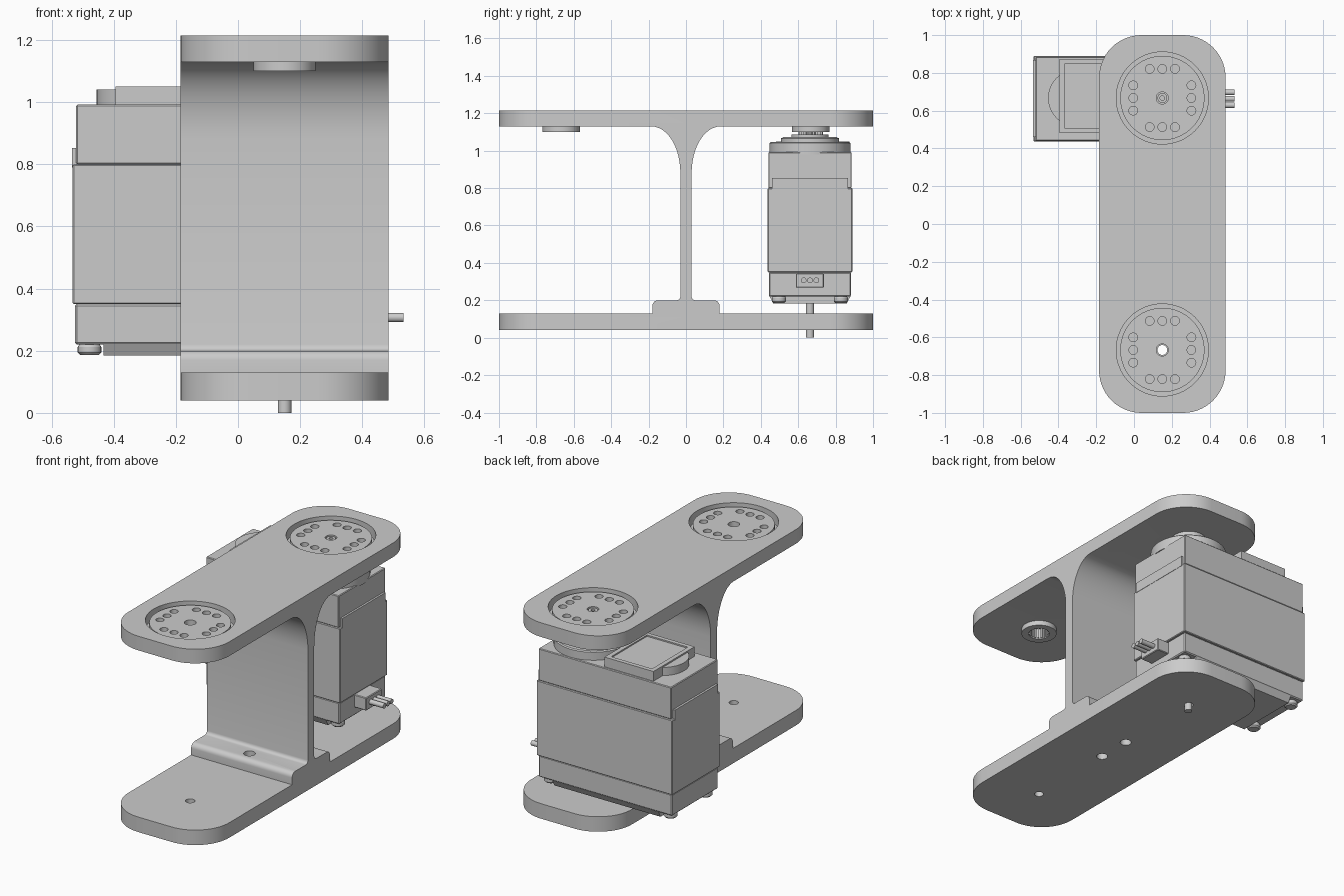
import bpy, bmesh
from math import sin, cos, pi, radians
from mathutils import Matrix, Vector

cube = bpy.data.objects.get("Cube")
if cube:
    bpy.data.objects.remove(cube)

grey = bpy.data.materials.new("plain_grey")
grey.use_nodes = True
GREY = (0.6, 0.6, 0.6, 1)
grey.diffuse_color = GREY
grey.node_tree.nodes["Principled BSDF"].inputs["Base Color"].default_value = GREY

AXIS_X, AXIS_Y = 0.15, 0.667      # horn axis, repeated at -y
SERVO_Y = 0.663


def finish(name, bm):
    """Turn a bmesh into a shaded object."""
    bmesh.ops.recalc_face_normals(bm, faces=bm.faces)
    mesh = bpy.data.meshes.new(name)
    bm.to_mesh(mesh)
    bm.free()
    ob = bpy.data.objects.new(name, mesh)
    bpy.context.collection.objects.link(ob)
    mesh.materials.append(grey)
    shade(ob)
    return ob


def shade(ob):
    bpy.ops.object.select_all(action='DESELECT')
    ob.select_set(True)
    bpy.context.view_layer.objects.active = ob
    bpy.ops.object.shade_smooth_by_angle(angle=radians(30))


def box(name, x0, x1, y0, y1, z0, z1, bevel=0.0):
    bm = bmesh.new()
    bmesh.ops.create_cube(bm, size=1)
    for v in bm.verts:
        v.co = Vector(((x0 + x1) / 2 + v.co.x * (x1 - x0),
                       (y0 + y1) / 2 + v.co.y * (y1 - y0),
                       (z0 + z1) / 2 + v.co.z * (z1 - z0)))
    if bevel:
        bmesh.ops.bevel(bm, geom=bm.edges[:], offset=bevel, segments=1, affect='EDGES')
    return finish(name, bm)


def prism(bm, points, direction):
    """Extrude a closed outline along a direction."""
    face = bm.faces.new([bm.verts.new(p) for p in points])
    new = bmesh.ops.extrude_face_region(bm, geom=[face])["geom"]
    bmesh.ops.translate(bm, vec=direction,
                        verts=[g for g in new if isinstance(g, bmesh.types.BMVert)])
    # the starting cap stays behind when a lone face is extruded, or is remade here
    bmesh.ops.holes_fill(bm, edges=[e for e in bm.edges if e.is_boundary], sides=0)


def rods(name, spots, radius, z0, z1, sides=24):
    """Upright cylinders at several spots, in one mesh."""
    bm = bmesh.new()
    for x, y in spots:
        bmesh.ops.create_cone(bm, cap_ends=True, segments=sides, radius1=radius,
                              radius2=radius, depth=z1 - z0,
                              matrix=Matrix.Translation((x, y, (z0 + z1) / 2)))
    return finish(name, bm)


def lathe(name, profile, x, y, sides=64):
    """Revolve a (radius, z) profile about a vertical axis; rings are closed loops."""
    bm = bmesh.new()
    verts = [bm.verts.new((x + r, y, z)) for r, z in profile]
    edges = [bm.edges.new(pair) for pair in zip(verts, verts[1:])]
    if profile[0][0] > 0:
        edges.append(bm.edges.new((verts[-1], verts[0])))
    bmesh.ops.spin(bm, geom=verts + edges, cent=(x, y, 0), axis=(0, 0, 1),
                   angle=2 * pi, steps=sides)
    bmesh.ops.remove_doubles(bm, verts=bm.verts[:], dist=1e-5)
    return finish(name, bm)


def gear(name, x, y, z0, z1, radius, depth, teeth=20):
    bm = bmesh.new()
    ring = []
    for i in range(teeth * 2):
        r, a = radius - depth * (i % 2), pi * i / teeth
        ring.append((x + r * cos(a), y + r * sin(a), z0))
    prism(bm, ring, (0, 0, z1 - z0))
    return finish(name, bm)


def cut(ob, cutter):
    mod = ob.modifiers.new("cut", 'BOOLEAN')
    mod.operation, mod.solver, mod.object = 'DIFFERENCE', 'EXACT', cutter
    bpy.context.view_layer.objects.active = ob
    bpy.ops.object.modifier_apply(modifier=mod.name)
    bpy.data.objects.remove(cutter)
    shade(ob)


# Bracket: one profile through both plates and the web, with rounded plate ends
half = [(1, 0.04), (1, 0.13), (0.18, 0.13)]
half += [(0.15 + 0.03 * cos(i * pi / 12), 0.17 + 0.03 * sin(i * pi / 12)) for i in range(7)]
half += [(0.05 - 0.02 * sin(i * pi / 8), 0.22 - 0.02 * cos(i * pi / 8)) for i in range(5)]
half += [(0.185 - 0.155 * cos(i * pi / 24), 0.88 + 0.25 * sin(i * pi / 24)) for i in range(13)]
half += [(1, 1.13), (1, 1.215)]
outline = half + [(-y, z) for y, z in reversed(half)]
bm = bmesh.new()
prism(bm, [(-0.185, y, z) for y, z in outline], (0.67, 0, 0))
corners = []
for e in bm.edges:
    a, b = (v.co for v in e.verts)
    if abs(abs(a.y) - 1) < 1e-4 and abs(a.y - b.y) < 1e-4 and abs(a.x - b.x) < 1e-4:
        corners.append(e)
bmesh.ops.bevel(bm, geom=corners, offset=0.225, segments=14, profile=0.5, affect='EDGES')
bracket = finish("bracket", bm)

# Horn pockets and screw holes in the bracket
for side in (-1, 1):
    cut(bracket, lathe("pocket_cutter", [(0, 1.1), (0.1, 1.1), (0.1, 1.155),
                                         (0.244, 1.155), (0.244, 1.3), (0, 1.3)],
                       AXIS_X, side * AXIS_Y))
cut(bracket, rods("axle_hole_cutter", [(AXIS_X, AXIS_Y), (AXIS_X, -AXIS_Y)], 0.026, 0, 0.16))
cut(bracket, rods("base_hole_cutter", [(AXIS_X, 0.105), (AXIS_X, -0.105)], 0.032, 0, 0.3))

# Round horns with a hub below and three holes on each of four sides
spots = [(a, b) for a in (-0.067, 0, 0.067) for b in (-0.154, 0.154)]
spots += [(b, a) for a, b in spots]
for side, label in ((-1, "front"), (1, "back")):
    y = side * AXIS_Y
    horn = lathe(label + "_horn", [(0.06, 1.1), (0.1, 1.1), (0.1, 1.155), (0.223, 1.155),
                                   (0.223, 1.2), (0.032, 1.2), (0.032, 1.165), (0.06, 1.165)],
                 AXIS_X, y)
    cut(horn, rods("horn_hole_cutter", [(AXIS_X + a, y + b) for a, b in spots],
                   0.023, 1.157, 1.25))

# Teeth inside the open hub
bm = bmesh.new()
for i in range(20):
    turn = Matrix.Translation((AXIS_X, -AXIS_Y, 1.135)) @ Matrix.Rotation(i * pi / 10, 4, 'Z')
    bmesh.ops.create_cube(bm, size=1, matrix=turn @ Matrix.Translation((0.058, 0, 0))
                          @ Matrix.Diagonal((0.012, 0.008, 0.06, 1)))
finish("front_hub_teeth", bm)

# Servo case: base, middle and top sections
box("servo_lower_case", -0.525, 0.362, 0.443, 0.882, 0.22, 0.35, 0.006)
box("servo_middle_case", -0.532, 0.37, 0.437, 0.89, 0.35, 0.8, 0.004)
box("servo_upper_case", -0.521, 0.36, 0.44, 0.885, 0.8, 0.992, 0.004)
for x0, x1, label in ((-0.534, -0.52, "left"), (0.358, 0.372, "right")):
    box("servo_end_tab_" + label, x0, x1, 0.46, 0.867, 0.79, 0.853)

# Underside cover with sloped sides, ending short of the corner screws
bm = bmesh.new()
prism(bm, [(-0.433, 0.446, 0.222), (-0.433, 0.466, 0.184),
           (-0.433, 0.86, 0.184), (-0.433, 0.88, 0.222)], (0.705, 0, 0))
finish("bottom_cover", bm)
for i, (x, y) in enumerate([(x, y) for x in (-0.478, 0.316) for y in (0.497, 0.828)]):
    lathe("case_screw_%d" % i, [(0, 0.186), (0.03, 0.186), (0.038, 0.194),
                                (0.038, 0.212), (0.03, 0.225), (0, 0.225)], x, y, 24)

# Rear axle under the servo
rods("lower_axle", [(AXIS_X, SERVO_Y)], 0.022, 0, 0.19)

# Stepped gear cover and output spline
lathe("gear_cover", [(0, 0.98), (0.216, 0.98), (0.216, 1.04), (0.21, 1.046), (0.155, 1.046),
                     (0.155, 1.066), (0.135, 1.074), (0.1, 1.074), (0.1, 1.086), (0, 1.086)],
      AXIS_X, SERVO_Y)
gear("output_spline", AXIS_X, AXIS_Y, 1.08, 1.162, 0.066, 0.01)
lathe("output_screw", [(0.012, 1.16), (0.026, 1.16), (0.026, 1.195), (0.012, 1.195)],
      AXIS_X, AXIS_Y, 24)

# Top panel with a shallow recess and the round boss beside it
panel = box("top_panel", -0.395, -0.07, 0.482, 0.873, 0.985, 1.05)
cut(panel, box("panel_cutter", -0.368, -0.097, 0.508, 0.847, 1.042, 1.1))
rods("idler_boss", [(-0.305, SERVO_Y + 0.004)], 0.15, 0.985, 1.041, 48)

# Cable socket with three pins
box("socket", 0.35, 0.44, 0.587, 0.737, 0.268, 0.345, 0.004)
for i in range(3):
    bm = bmesh.new()
    bmesh.ops.create_cone(bm, cap_ends=True, segments=16, radius1=0.015, radius2=0.015,
                          depth=0.11, matrix=Matrix.Translation((0.478, 0.629 + i * 0.034, 0.307))
                          @ Matrix.Rotation(pi / 2, 4, 'Y'))
    finish("socket_pin_%d" % i, bm)
